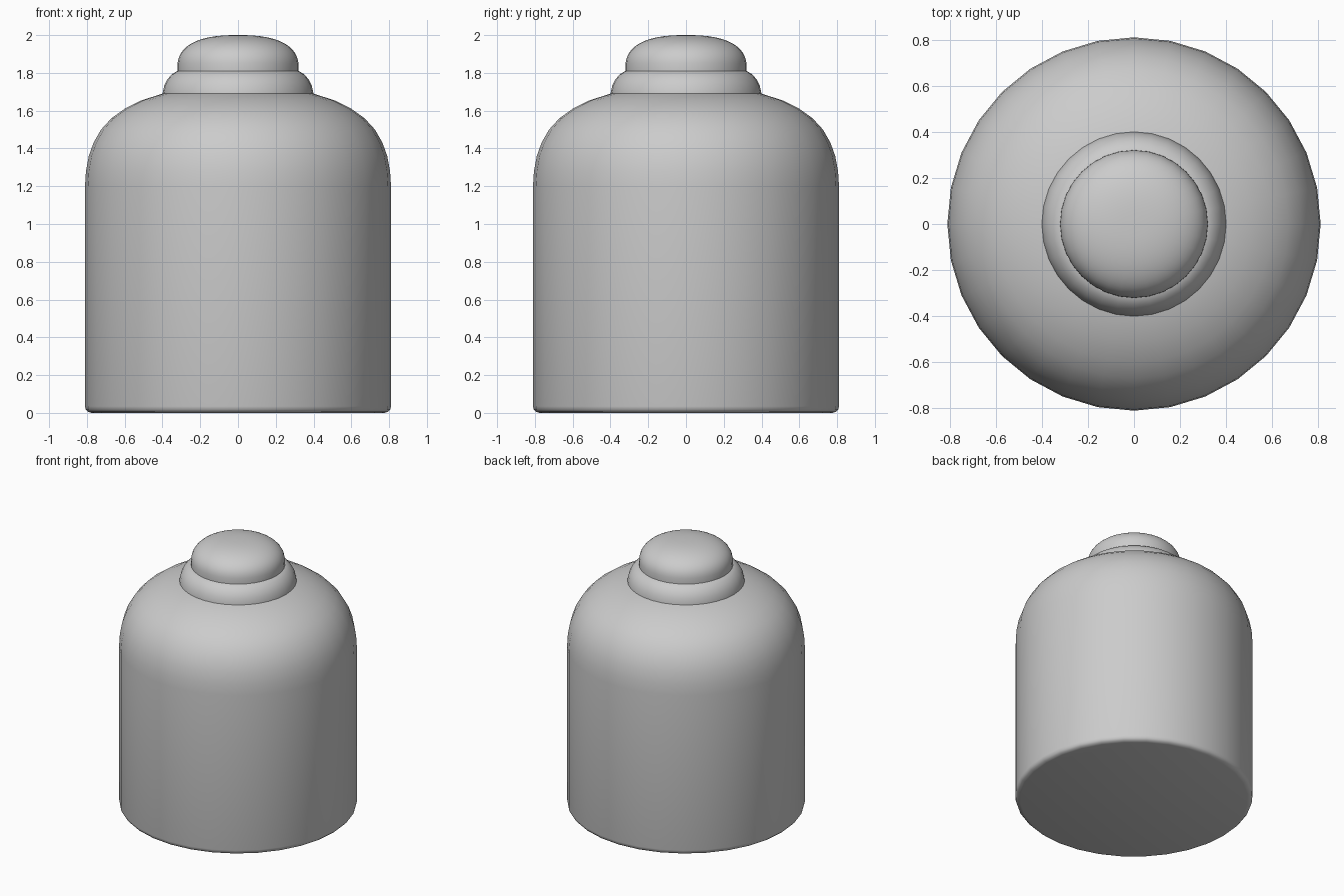
import bpy, bmesh, math

cube = bpy.data.objects.get("Cube")
if cube:
    bpy.data.objects.remove(cube, do_unlink=True)

grey = bpy.data.materials.new("plain grey")
grey.use_nodes = True
grey.diffuse_color = (0.6, 0.6, 0.6, 1)
grey.node_tree.nodes["Principled BSDF"].inputs["Base Color"].default_value = (0.6, 0.6, 0.6, 1)


def dome(radius, z0, height, power, steps, stop=0.0):
    """Superellipse arc from the rim inwards, as (radius, z) points."""
    points = []
    for i in range(steps + 1):
        a = (math.pi / 2 - stop) * i / steps
        points.append((radius * math.cos(a) ** (2 / power),
                       z0 + height * math.sin(a) ** (2 / power)))
    return points


def lathe(name, profile, sides):
    """Revolve a profile around z and close both ends with flat discs."""
    bm = bmesh.new()
    rings = []
    for r, z in profile:
        rings.append([bm.verts.new((r * math.cos(math.tau * i / sides),
                                    r * math.sin(math.tau * i / sides), z))
                      for i in range(sides)])
    for low, high in zip(rings, rings[1:]):
        for i in range(sides):
            j = (i + 1) % sides
            bm.faces.new((low[i], low[j], high[j], high[i]))
    bm.faces.new(rings[0][::-1])
    bm.faces.new(rings[-1])
    mesh = bpy.data.meshes.new(name)
    bm.to_mesh(mesh)
    bm.free()
    mesh.materials.append(grey)
    obj = bpy.data.objects.new(name, mesh)
    bpy.context.collection.objects.link(obj)
    bpy.ops.object.select_all(action='DESELECT')
    obj.select_set(True)
    bpy.context.view_layer.objects.active = obj
    bpy.ops.object.shade_smooth_by_angle(angle=math.radians(50))
    return obj


# Main body: rounded foot, straight wall, broad shoulder
foot = [(0.775, 0), (0.795, 0.006), (0.806, 0.018), (0.81, 0.035)]
shoulder = [(0.81, 1.2), (0.805, 1.28), (0.79, 1.36), (0.765, 1.43), (0.725, 1.5),
            (0.67, 1.56), (0.6, 1.61), (0.51, 1.655), (0.4, 1.69), (0.3, 1.705)]
lathe("body", foot + shoulder, 32)

# Collar: low rounded step
lathe("collar", [(0.4, 1.66), (0.4, 1.69), (0.39, 1.735), (0.373, 1.767),
                 (0.35, 1.793), (0.318, 1.812)], 32)

# Cap: flattened dome with a slightly flared rim
lathe("cap", [(0.321, 1.8)] + dome(0.321, 1.825, 0.175, 2.5, 16, 0.002), 32)
